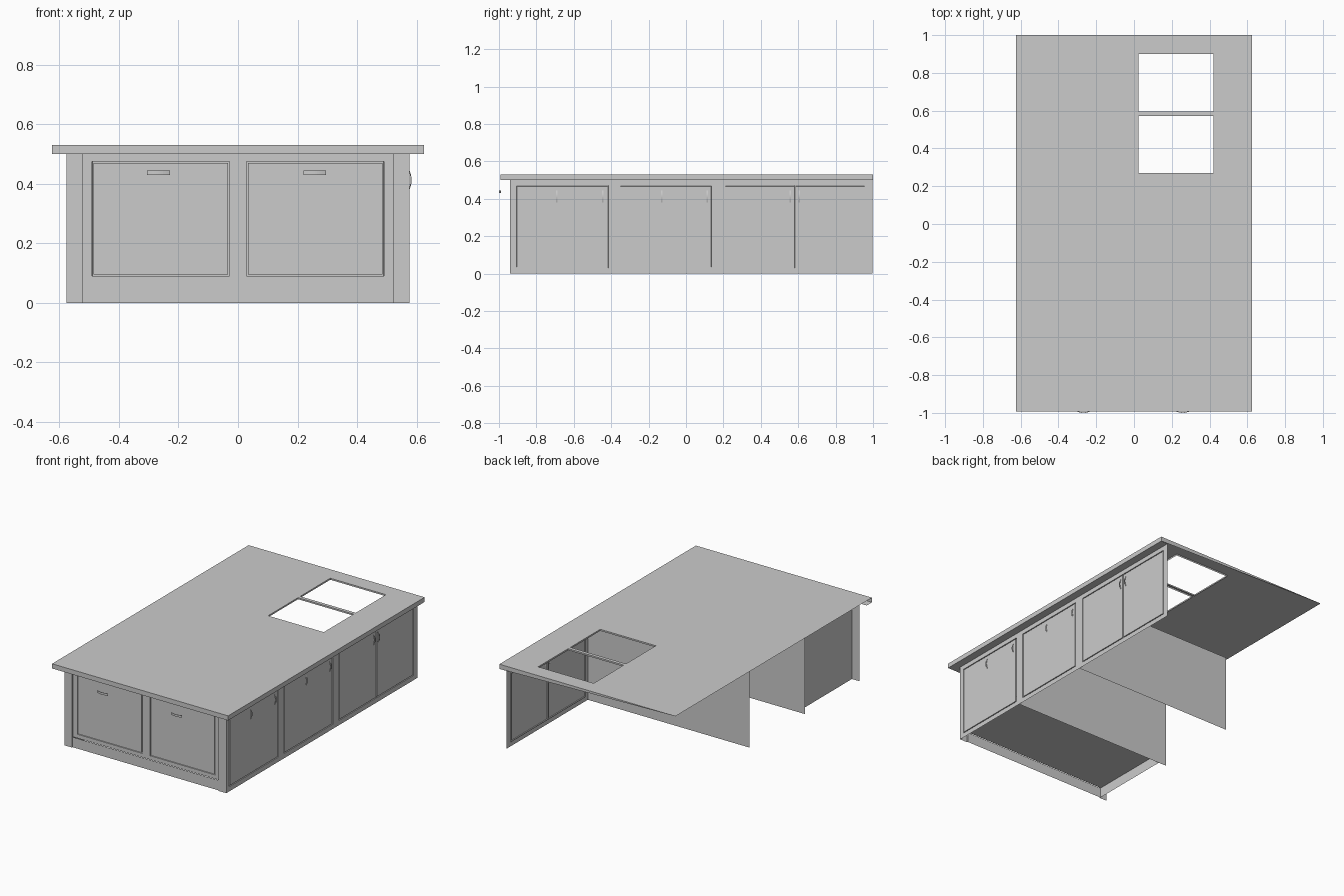
import bpy, bmesh, math

if "Cube" in bpy.data.objects:
    bpy.data.objects.remove(bpy.data.objects["Cube"])


def grid(name, us, vs, place, skip=(), doors=(), thick=0):
    """Sheet of cells between the u and v cuts; door cells get a groove."""
    bm = bmesh.new()
    pts = [[bm.verts.new(place(u, v)) for v in vs] for u in us]
    panels = []
    for i in range(len(us) - 1):
        for j in range(len(vs) - 1):
            if (i, j) in skip:
                continue
            f = bm.faces.new((pts[i][j], pts[i + 1][j], pts[i + 1][j + 1], pts[i][j + 1]))
            if (i, j) in doors:
                panels.append(f)
    bm.normal_update()
    # groove: step in, run along, step back out
    for f in panels:
        for width, depth in ((.001, -.006), (.006, 0), (.001, .006)):
            bmesh.ops.inset_individual(bm, faces=[f], thickness=width, depth=depth)
    loose = [v for v in bm.verts if not v.link_faces]
    bmesh.ops.delete(bm, geom=loose, context='VERTS')
    me = bpy.data.meshes.new(name)
    bm.to_mesh(me)
    bm.free()
    ob = bpy.data.objects.new(name, me)
    bpy.context.collection.objects.link(ob)
    if thick:
        m = ob.modifiers.new("thickness", 'SOLIDIFY')
        m.thickness = thick
    return ob


H, TOP = .5, .53          # cabinet height, counter height
X, CX = .575, .625        # cabinet and counter half widths
YF, CF, YB = -.94, -.993, 1.0   # cabinet front, counter front, back


def at_x(x):
    return lambda u, v: (x, u, v)


def at_y(y):
    return lambda u, v: (u, y, v)


def at_z(z):
    return lambda u, v: (u, v, z)


# countertop sheet with the two sink openings
grid("countertop", [-CX, .025, .42, CX], [CF, .27, .573, .595, .9, YB], at_z(TOP),
     skip={(1, 1), (1, 3)})
# short rims inside the openings
for y0, y1 in ((.27, .573), (.595, .9)):
    for x in (.025, .42):
        grid("sink_rim_side", [y0, y1], [TOP - .01, TOP], at_x(x))
    for y in (y0, y1):
        grid("sink_rim_end", [.025, .42], [TOP - .01, TOP], at_y(y))

# counter edge bands and the overhang underside
grid("counter_front_band", [-CX, CX], [H, TOP], at_y(CF))
grid("counter_right_band", [CF, YB], [H, TOP], at_x(CX))
grid("counter_front_underside", [-CX, CX], [CF, YF], at_z(H))
grid("counter_right_underside", [X, CX], [YF, YB], at_z(H))
# back band tapers away towards the left
grid("counter_back_band", [CX, -CX], [0, 1],
     lambda u, v: (u, YB, TOP - (1 - v) * (.03 if u > 0 else .0005)))

# right side wall with three door bays, the last one split in two
grid("right_wall", [YF, -.91, -.415, -.355, .14, .205, .582, .96, YB - .002],
     [0, .03, .472, H], at_x(X), doors={(1, 1), (3, 1), (5, 1), (6, 1)})

# front wall with two door panels, toe board and corner posts
grid("front_wall", [-.52, -.49, -.028, .028, .49, .52], [.065, .09, .475, H],
     at_y(YF + .01), doors={(1, 1), (3, 1)})
grid("toe_board", [-.52, .52], [0, .065], at_y(YF + .006))
for s in (-1, 1):
    grid("corner_post", sorted((s * .52, s * X)), [0, H], at_y(YF))
    grid("post_return", [YF, YF + .01], [0, H], at_x(s * .52))

# interior: cross panels, left wall and floor of the front cabinet
for y in (-.388, .175):
    grid("cross_panel", [-X, X], [0, H], at_y(y))
grid("left_wall", [YF + .01, -.388], [0, H], at_x(-.52))
grid("cabinet_floor", [-.52, X], [YF + .01, -.388], at_z(.065))

# bowed pulls on the front
for cx in (-.267, .258):
    us = [cx - .038 + .076 * i / 10 for i in range(11)]
    grid("front_pull", us, [.43, .444],
         lambda u, v: (u, -.992 - .008 * math.cos((u - cx) / .038 * math.pi / 2), v),
         thick=.003)

# bowed pulls on the right side doors
for cy in (-.69, -.445, -.13, .113, .558, .605):
    vs = [.38 + .065 * i / 10 for i in range(11)]
    grid("side_pull", [cy - .004, cy + .004], vs,
         lambda u, v: (X + .001 + .007 * math.sin((v - .38) / .065 * math.pi), u, v),
         thick=.003)
